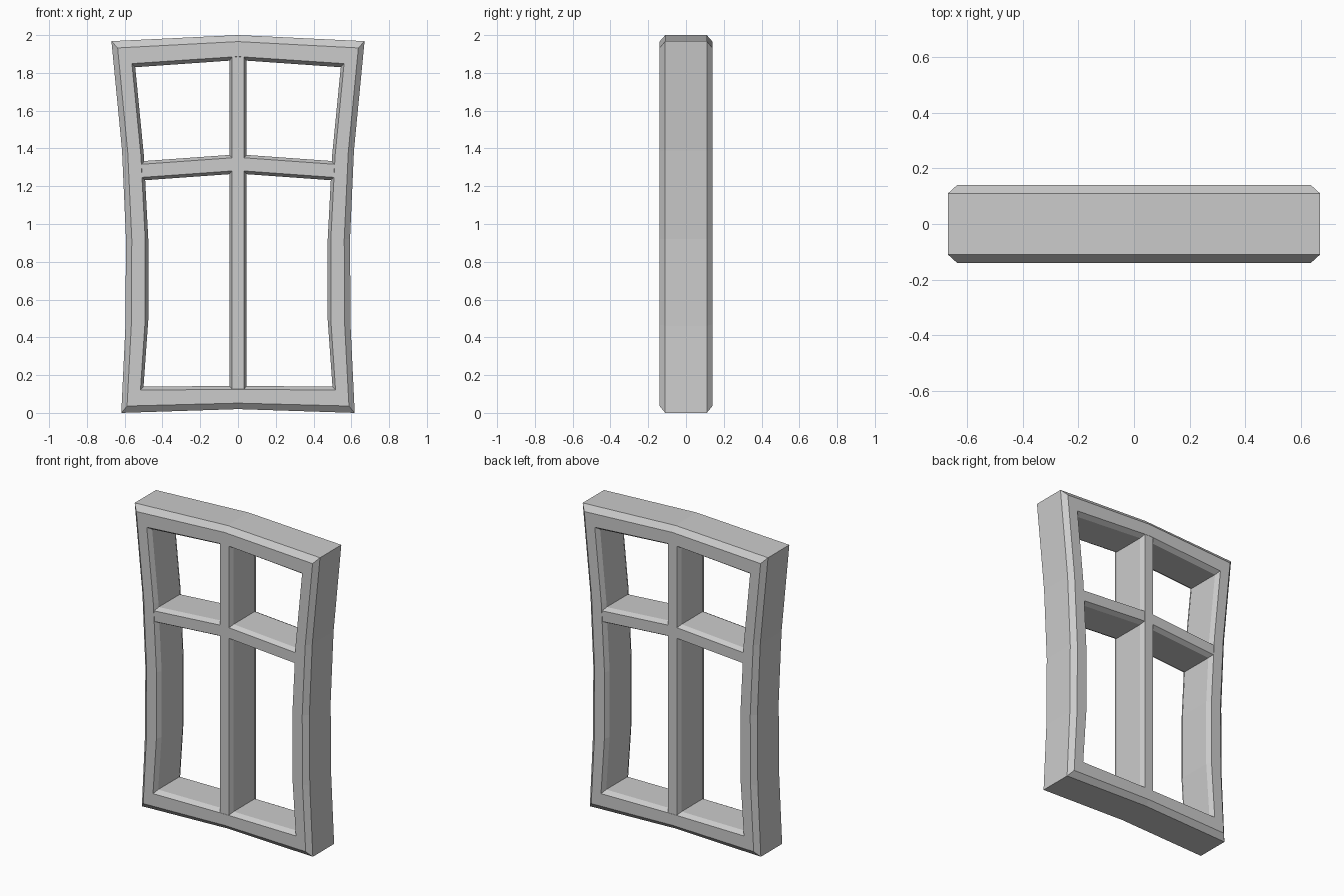
import bpy, bmesh

if "Cube" in bpy.data.objects:
    bpy.data.objects.remove(bpy.data.objects["Cube"])


def skin(name, rings, cyclic):
    """Join equal-sized point rings into a faceted solid."""
    bm = bmesh.new()
    vs = [[bm.verts.new(p) for p in r] for r in rings]
    n, m = len(vs), len(vs[0])
    for i in range(n if cyclic else n - 1):
        a, b = vs[i], vs[(i + 1) % n]
        for j in range(m):
            k = (j + 1) % m
            bm.faces.new((a[j], a[k], b[k], b[j]))
    if not cyclic:
        bm.faces.new(vs[0])
        bm.faces.new(vs[-1])
    bmesh.ops.recalc_face_normals(bm, faces=bm.faces)
    me = bpy.data.meshes.new(name)
    bm.to_mesh(me)
    bm.free()
    ob = bpy.data.objects.new(name, me)
    bpy.context.collection.objects.link(ob)
    return ob


def section(a, b, c0, c1, depth, edge):
    """Chamfered section spanning a to b (x, z); c0/c1 place the chamfers."""
    prof = [(0, -edge), (c0, -depth), (c1, -depth), (1, -edge),
            (1, edge), (c1, depth), (c0, depth), (0, edge)]
    return [(a[0] + (b[0] - a[0]) * t, y, a[1] + (b[1] - a[1]) * t) for t, y in prof]


# Curved outer frame: right half as (outer x, z, inner x, z), mirrored to the left
half = [(0, 2.0, 0, 1.868), (.67, 1.968, .544, 1.83), (.614, 1.39, .498, 1.36),
        (.593, .92, .475, .92), (.596, .46, .475, .49), (.618, 0, .5, .14),
        (0, .02, 0, .142)]
loop = half + [(-a, b, -c, d) for a, b, c, d in half[-2:0:-1]]
skin("window_frame",
     [section((a, b), (c, d), .26, .86, .14, .11) for a, b, c, d in loop], True)

# Vertical bar, ends buried in the frame
skin("vertical_bar",
     [section((-.045, z), (.045, z), .15, .85, .139, .11) for z in (.09, 1.91)], False)

# Bent crossbar, raised in the middle
skin("crossbar",
     [section((x, z - .051), (x, z + .051), .16, .84, .138, .109)
      for x, z in ((-.53, 1.28), (0, 1.318), (.53, 1.28))], False)
